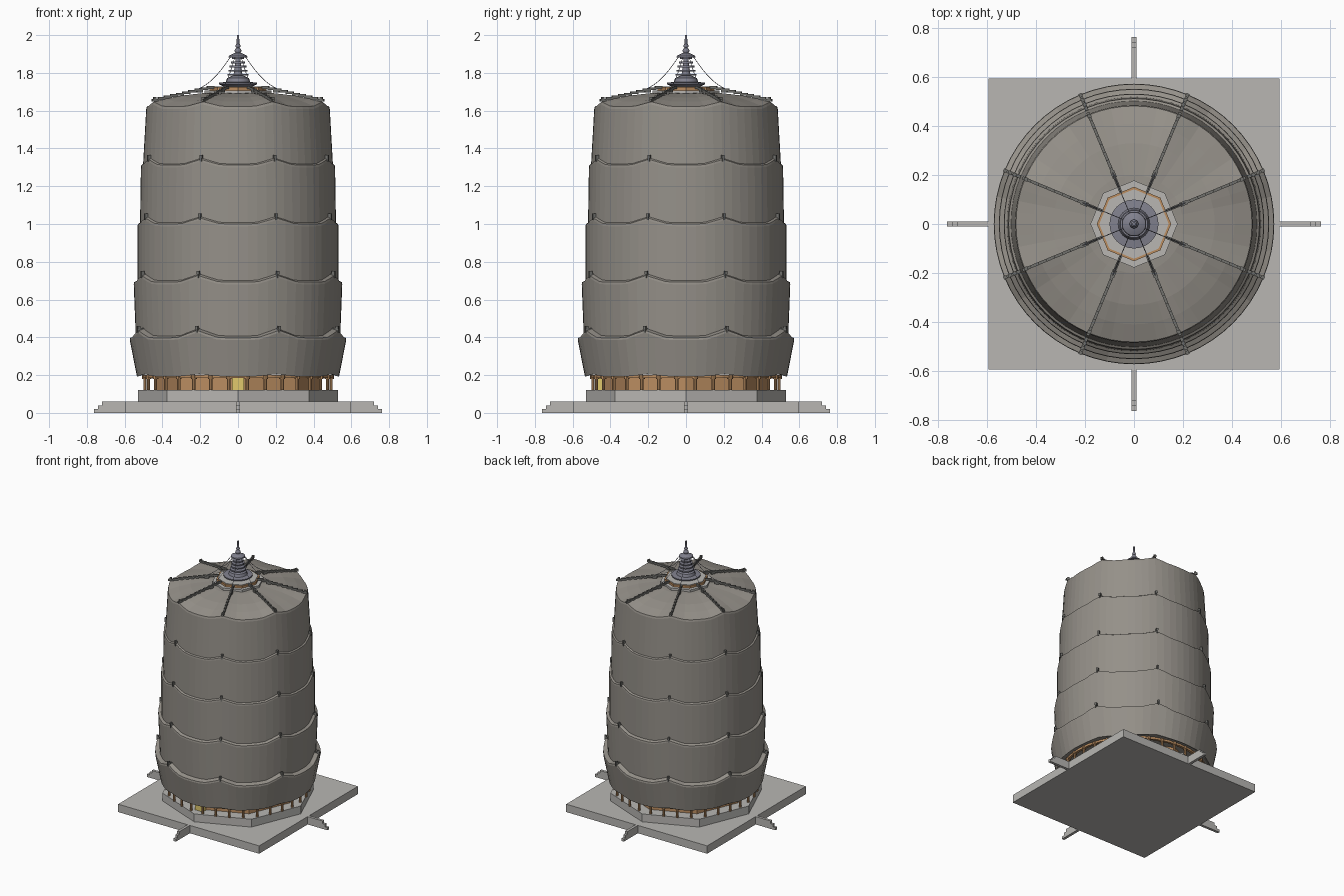
import bpy, bmesh, math
from math import sin, cos, pi
from mathutils import Vector, Matrix

if "Cube" in bpy.data.objects:
    bpy.data.objects.remove(bpy.data.objects["Cube"])


def material(name, c):
    m = bpy.data.materials.new(name)
    m.diffuse_color = (*c, 1)
    m.use_nodes = True
    m.node_tree.nodes["Principled BSDF"].inputs["Base Color"].default_value = m.diffuse_color
    return m


TILE = material("tile", (0.30, 0.28, 0.25))
STONE = material("stone", (0.48, 0.47, 0.45))
WOOD = material("wood", (0.50, 0.27, 0.12))
IRON = material("iron", (0.22, 0.22, 0.27))
DARK = material("ridge_tile", (0.16, 0.16, 0.15))
GOLD = material("gold", (0.75, 0.58, 0.15))
CORNERS = [pi / 8 + k * pi / 4 for k in range(8)]


def finish(name, bm, mat):
    bmesh.ops.recalc_face_normals(bm, faces=bm.faces)
    me = bpy.data.meshes.new(name)
    bm.to_mesh(me)
    bm.free()
    ob = bpy.data.objects.new(name, me)
    bpy.context.collection.objects.link(ob)
    me.materials.append(mat)
    return ob


def lathe(name, prof, seg, mat, smooth=False):
    """Spin (radius, z, corner lift) points; lift raises the eight corners."""
    bm = bmesh.new()
    rings = []
    for r, z, *lift in prof:
        if r == 0:
            rings.append([bm.verts.new((0, 0, z))] * seg)
            continue
        ring = []
        for i in range(seg):
            a = 2 * pi * i / seg
            t = abs(((a / (pi / 4)) % 1) - 0.5) * 2
            t = 1 - t
            up = (lift[0] if lift else 0) * max(0, (t - 0.45) / 0.55)
            ring.append(bm.verts.new((r * cos(a), r * sin(a), z + up)))
        rings.append(ring)
    for lo, hi in zip(rings, rings[1:]):
        for i in range(seg):
            j = (i + 1) % seg
            vs = list(dict.fromkeys((lo[i], lo[j], hi[j], hi[i])))
            if len(vs) > 2:
                bm.faces.new(vs)
    ob = finish(name, bm, mat)
    if smooth:
        bpy.context.view_layer.objects.active = ob
        ob.select_set(True)
        bpy.ops.object.shade_smooth_by_angle(angle=math.radians(30))
        ob.select_set(False)
    return ob


def add_box(bm, x0, x1, w, z0, z1, ang=0):
    """Box spanning radii x0..x1, turned by ang about the z axis."""
    m = (Matrix.Rotation(ang, 4, 'Z') @ Matrix.Translation(((x0 + x1) / 2, 0, (z0 + z1) / 2))
         @ Matrix.Diagonal((x1 - x0, w, z1 - z0, 1)))
    bmesh.ops.create_cube(bm, size=1, matrix=m)


def add_post(bm, r, ang, rad, z0, z1):
    bmesh.ops.create_cone(bm, cap_ends=True, segments=8, radius1=rad, radius2=rad, depth=z1 - z0,
                          matrix=Matrix.Translation((r * cos(ang), r * sin(ang), (z0 + z1) / 2)))


# Stone base: square terrace, octagonal terrace, stepped fins on four sides
bm = bmesh.new()
add_box(bm, -0.595, 0.595, 1.19, 0, 0.06)
finish("square_terrace", bm, STONE)
lathe("octagon_terrace", [(0, 0.06), (0.53, 0.06), (0.53, 0.12), (0, 0.12)], 8, STONE)
bm = bmesh.new()
for k in range(4):
    for x, z in ((0.72, 0.06), (0.742, 0.04), (0.763, 0.02)):
        add_box(bm, 0.58, x, 0.02, 0, z, k * pi / 2)
finish("stairs", bm, STONE)

# Ground floor: columns, beam ring, inner wall, gold figure at the centre front
bm = bmesh.new()
for k in range(32):
    a = 2 * pi * (k + 0.5) / 32
    add_post(bm, 0.495, a, 0.009, 0.12, 0.2)
    add_post(bm, 0.495, a, 0.015, 0.18, 0.2)
finish("columns", bm, WOOD)
lathe("beam_ring", [(0.487, 0.185), (0.505, 0.185), (0.505, 0.2), (0.487, 0.2), (0.487, 0.185)], 32, WOOD)
lathe("inner_wall", [(0.44, 0.12), (0.44, 0.2)], 8, WOOD)
bm = bmesh.new()
add_box(bm, 0.43, 0.47, 0.065, 0.12, 0.19, -pi / 2)
finish("front_panel", bm, GOLD)

# Tiers: (bottom radius, bottom z, eave radius, eave z, corner lift, next bottom radius)
tiers = [(0.535, 0.193, 0.573, 0.385, 0.040, 0.540),
         (0.540, 0.375, 0.552, 0.680, 0.035, 0.530),
         (0.532, 0.670, 0.532, 0.988, 0.032, 0.517),
         (0.519, 0.980, 0.514, 1.300, 0.030, 0.500),
         (0.504, 1.290, 0.486, 1.608, 0.025, None)]
for n, (rb, zb, re, ze, up, rn) in enumerate(tiers, 1):
    prof = [(0, zb + 0.012), (rb - 0.02, zb + 0.012), (rb, zb, 0.012), (re, ze, up)]
    if rn:
        prof += [(re - 0.002, ze + 0.012, up), (rn - 0.01, ze + 0.026, up)]
    else:
        prof += [(re - 0.004, ze + 0.014, up), (0.41, 1.648, 0.016), (0.33, 1.670, 0.009),
                 (0.2, 1.69, 0.003), (0.1, 1.696), (0, 1.697)]
    lathe(f"tier_{n}", prof, 64, TILE)

# Short corner ridges with small knobs on the lower eaves
bm = bmesh.new()
for rb, zb, re, ze, up, rn in tiers[:4]:
    for a in CORNERS:
        add_box(bm, rn - 0.02, re + 0.004, 0.01, ze + up, ze + up + 0.024, a)
        add_box(bm, re - 0.012, re + 0.004, 0.014, ze + up + 0.02, ze + up + 0.036, a)
finish("eave_ridges", bm, DARK)

# Stepped hip ridges on the top roof
bm = bmesh.new()
for a in CORNERS:
    for i in range(10):
        t = i / 9
        r = 0.475 - 0.315 * t
        z = 1.648 + 0.068 * t ** 0.9
        add_box(bm, r - 0.024, r + 0.018, 0.012, z, z + 0.014, a)
    add_box(bm, 0.205, 0.235, 0.018, 1.695, 1.715, a)
    add_box(bm, 0.47, 0.484, 0.016, 1.655, 1.672, a)
finish("roof_ridges", bm, DARK)

# Finial pedestal
lathe("pedestal_lower", [(0, 1.69), (0.178, 1.69), (0.178, 1.708), (0, 1.708)], 8, STONE)
lathe("pedestal_band", [(0.13, 1.705), (0.152, 1.705), (0.152, 1.724), (0.13, 1.724)], 8, WOOD)
lathe("pedestal_upper", [(0, 1.705), (0.142, 1.705), (0.142, 1.729), (0, 1.729)], 8, STONE)

# Iron finial: lotus dish, ringed mast, canopy, jewels and spike
lathe("finial_dish", [(0, 1.725), (0.07, 1.725), (0.1, 1.74), (0.1, 1.748), (0.065, 1.752),
                      (0.058, 1.772), (0.03, 1.785), (0, 1.785)], 24, IRON, True)
lathe("finial_mast", [(0, 1.77), (0.026, 1.77), (0.013, 1.87), (0.008, 1.93), (0.006, 2.0), (0, 2.0)],
      12, IRON, True)
for i in range(5):
    r, z = 0.056 - 0.006 * i, 1.785 + 0.022 * i
    lathe(f"finial_ring_{i + 1}", [(0, z), (r, z), (r, z + 0.009), (0, z + 0.009)], 24, IRON)
lathe("finial_canopy", [(0, 1.882), (0.05, 1.882), (0.048, 1.89), (0.02, 1.904), (0, 1.906)], 24, IRON, True)
for i, (r, z) in enumerate(((0.018, 1.917), (0.013, 1.943))):
    lathe(f"finial_jewel_{i + 1}", [(r * sin(pi * k / 8), z - r * cos(pi * k / 8)) if 0 < k < 8
                                    else (0, z + (r if k else -r)) for k in range(9)], 16, IRON, True)

# Sagging chains from canopy to the hip ridges
bm = bmesh.new()
for a in CORNERS:
    pts = []
    for i in range(11):
        t = i / 10
        r = 0.045 + 0.2 * t
        z = 1.882 - 0.175 * t - 0.028 * sin(pi * t)
        pts.append(Vector((r * cos(a), r * sin(a), z)))
    for p, q in zip(pts, pts[1:]):
        d = q - p
        m = Matrix.Translation((p + q) / 2) @ d.to_track_quat('Z', 'Y').to_matrix().to_4x4()
        bmesh.ops.create_cone(bm, cap_ends=True, segments=4, radius1=0.0016, radius2=0.0016,
                              depth=d.length, matrix=m)
finish("chains", bm, IRON)
